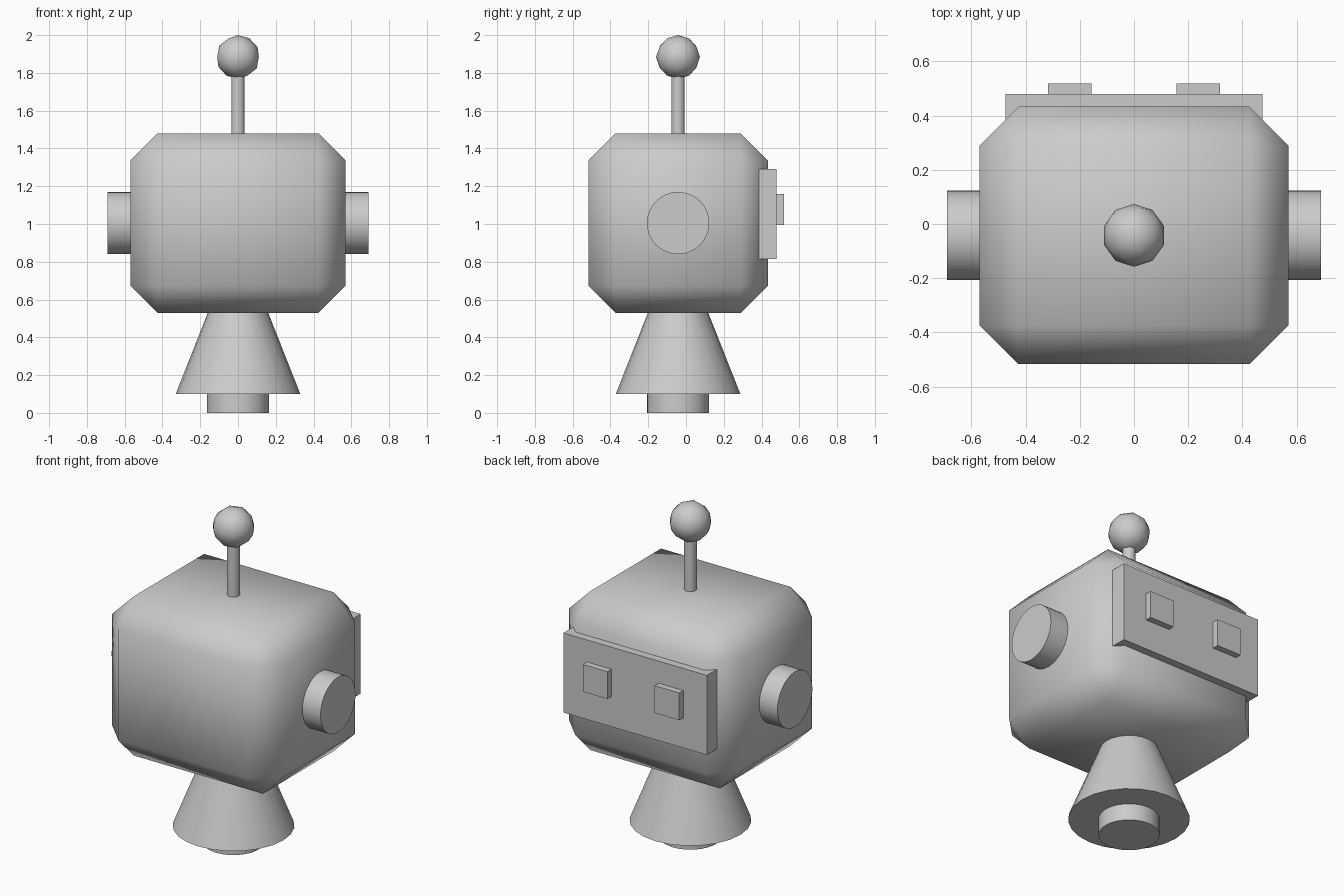
import bpy
from math import radians, pi

if "Cube" in bpy.data.objects:
    bpy.data.objects.remove(bpy.data.objects["Cube"])

CY = -0.042   # shared centre line of head, ears, antenna and base
CZ = 1.005    # head centre height


def name_it(name, smooth=None):
    ob = bpy.context.object
    ob.name = name
    if smooth is not None:
        bpy.ops.object.shade_smooth_by_angle(angle=radians(smooth))
    return ob


def box(name, x, y, z):
    """Box from (min, max) ranges."""
    bpy.ops.mesh.primitive_cube_add(
        size=1, location=[(r[0] + r[1]) / 2 for r in (x, y, z)])
    ob = name_it(name)
    ob.scale = [r[1] - r[0] for r in (x, y, z)]
    bpy.ops.object.transform_apply(location=False, rotation=False, scale=True)
    return ob


def upright(name, r_low, r_high, z0, z1, sides=32):
    """Round upright part between two heights."""
    bpy.ops.mesh.primitive_cone_add(
        vertices=sides, radius1=r_low, radius2=r_high, depth=z1 - z0,
        location=(0, CY, (z0 + z1) / 2))
    return name_it(name, 40)


# Head: chamfered box, smoothed across the chamfers
head = box("head", (-0.57, 0.57), (CY - 0.475, CY + 0.475), (0.53, 1.48))
bevel = head.modifiers.new("chamfer", "BEVEL")
bevel.width = 0.143
bevel.segments = 1
bpy.ops.object.modifier_apply(modifier=bevel.name)
bpy.ops.object.shade_smooth()

# Ears
for side, label in ((-1, "left"), (1, "right")):
    bpy.ops.mesh.primitive_cylinder_add(
        vertices=32, radius=0.165, depth=0.14,
        location=(side * 0.62, CY, CZ), rotation=(0, pi / 2, 0))
    name_it(label + "_ear", 40)

# Antenna
upright("antenna_stem", 0.035, 0.035, 1.46, 1.82)
bpy.ops.mesh.primitive_ico_sphere_add(
    subdivisions=2, radius=0.116, location=(0, CY, 1.884))
name_it("antenna_ball")
bpy.ops.object.shade_smooth()

# Flared neck and foot
upright("neck_cone", 0.33, 0.152, 0.10, 0.55, 24)
upright("foot", 0.165, 0.165, 0.0, 0.11)

# Back panel with two buttons
box("back_panel", (-0.474, 0.474), (0.385, 0.48), (0.815, 1.29))
for side, label in ((-1, "left"), (1, "right")):
    c = side * 0.237
    box(label + "_button", (c - 0.081, c + 0.081), (0.46, 0.518), (0.995, 1.158))
